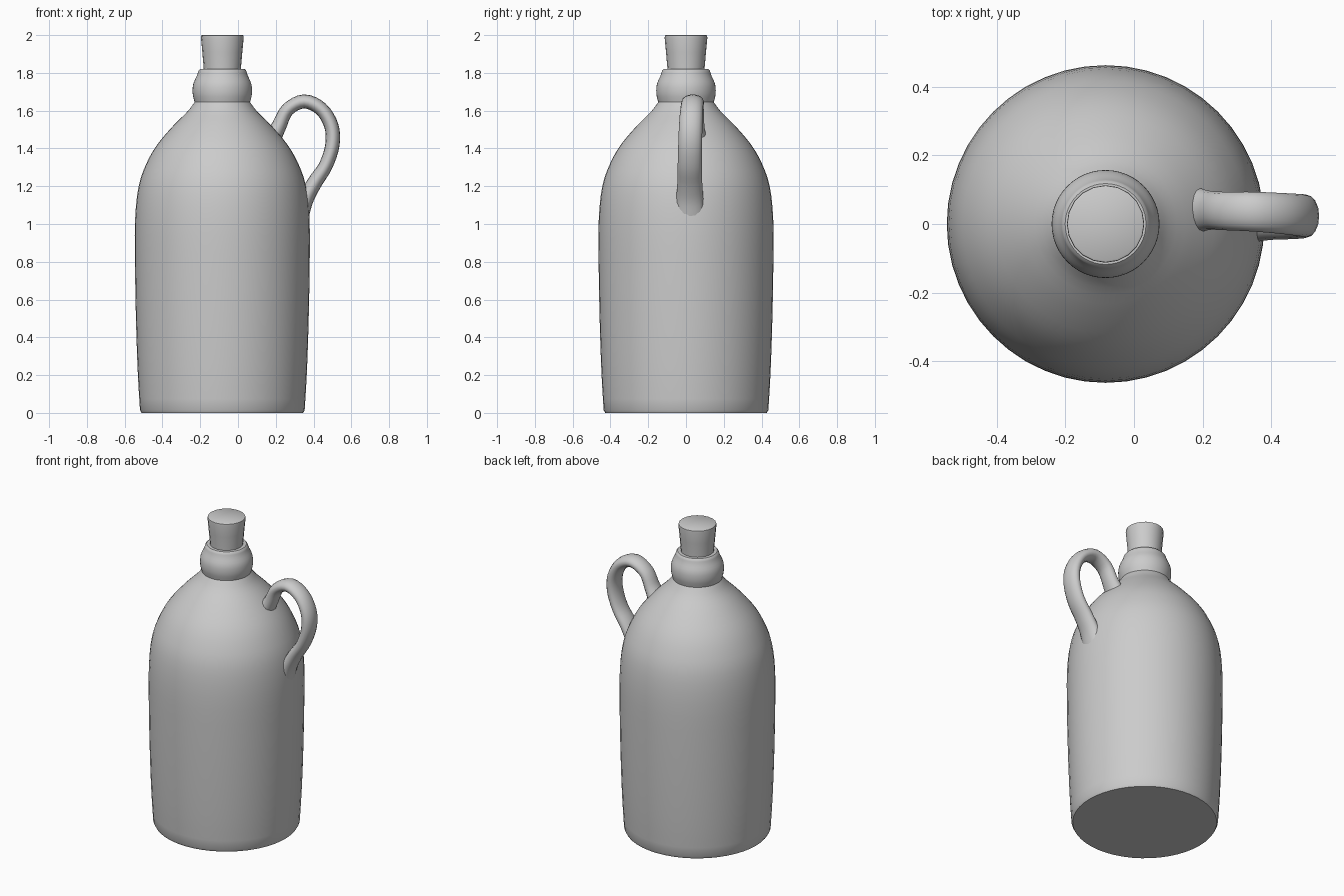
import bpy, bmesh
from math import sin, cos, pi, radians
from mathutils import Vector

if "Cube" in bpy.data.objects:
    bpy.data.objects.remove(bpy.data.objects["Cube"])

AXIS_X = -0.083


def spline(points, steps):
    """Catmull-Rom interpolation through the given points."""
    p = [Vector(q) for q in points]
    p = [2 * p[0] - p[1]] + p + [2 * p[-1] - p[-2]]
    out = []
    for i in range(1, len(p) - 2):
        a, b, c, d = p[i - 1:i + 3]
        for k in range(steps):
            t = k / steps
            out.append(0.5 * (2 * b + (c - a) * t + (2 * a - 5 * b + 4 * c - d) * t * t
                              + (3 * b - a - 3 * c + d) * t ** 3))
    return out + [p[-2]]


def skin(name, rings, angle=40):
    """Join rings of points into a closed, smooth-shaded tube."""
    bm = bmesh.new()
    loops = [[bm.verts.new(co) for co in ring] for ring in rings]
    n = len(loops[0])
    for a, b in zip(loops, loops[1:]):
        for i in range(n):
            j = (i + 1) % n
            bm.faces.new((a[i], a[j], b[j], b[i]))
    bm.faces.new(loops[0][::-1])
    bm.faces.new(loops[-1])
    bmesh.ops.recalc_face_normals(bm, faces=bm.faces)
    mesh = bpy.data.meshes.new(name)
    bm.to_mesh(mesh)
    bm.free()
    obj = bpy.data.objects.new(name, mesh)
    bpy.context.collection.objects.link(obj)
    bpy.ops.object.select_all(action='DESELECT')
    obj.select_set(True)
    bpy.context.view_layer.objects.active = obj
    bpy.ops.object.shade_smooth_by_angle(angle=radians(angle))
    return obj


def lathe(name, profile, sides):
    rings = [[(AXIS_X + r * cos(2 * pi * i / sides), r * sin(2 * pi * i / sides), z)
              for i in range(sides)] for r, z in profile]
    return skin(name, rings)


# Jug body: tapered foot, straight wall, domed shoulder
wall = spline([(0.436, 0.015), (0.447, 0.2), (0.456, 0.45), (0.462, 0.75), (0.462, 1.02),
               (0.443, 1.2), (0.402, 1.32), (0.345, 1.42), (0.26, 1.52), (0.185, 1.595),
               (0.147, 1.645)], 3)
# Collar: bulging lip closing in around the stopper
collar = spline([(0.147, 1.645), (0.157, 1.69), (0.154, 1.74), (0.135, 1.785),
                 (0.126, 1.812)], 3)
lathe("jug_body", [(0.428, 0.0)] + wall + collar[1:] + [(0.118, 1.82), (0.09, 1.82)], 48)

# Stopper: cork flaring upward
lathe("stopper", [(0.096, 1.76), (0.099, 1.83), (0.106, 1.91), (0.113, 1.985),
                  (0.112, 1.997), (0.107, 2.0)], 20)

# Handle: flattened loop, flared where it meets the shoulder; x, y, z, thickness, width
path = [(0.165, 0.04, 1.43, 0.055, 0.075), (0.215, 0.04, 1.515, 0.040, 0.058),
        (0.262, 0.038, 1.605, 0.036, 0.056), (0.35, 0.036, 1.649, 0.037, 0.058),
        (0.44, 0.03, 1.609, 0.037, 0.060), (0.494, 0.025, 1.52, 0.038, 0.062),
        (0.50, 0.022, 1.42, 0.038, 0.063), (0.465, 0.02, 1.31, 0.037, 0.064),
        (0.405, 0.02, 1.218, 0.040, 0.066), (0.358, 0.02, 1.13, 0.042, 0.072),
        (0.33, 0.02, 1.03, 0.042, 0.08)]
nodes = [(Vector((a[0], a[1], a[2])), w) for a, w in
         zip(spline([q[:3] for q in path], 4),
             spline([(q[3], q[4]) for q in path], 4))]
rings = []
for k, (c, w) in enumerate(nodes):
    ahead, behind = nodes[min(k + 1, len(nodes) - 1)][0], nodes[max(k - 1, 0)][0]
    out = Vector((0, 1, 0)).cross(ahead - behind).normalized()
    rings.append([c + out * w[0] * cos(2 * pi * i / 16) + Vector((0, w[1] * sin(2 * pi * i / 16), 0))
                  for i in range(16)])
skin("handle", rings, 60)
